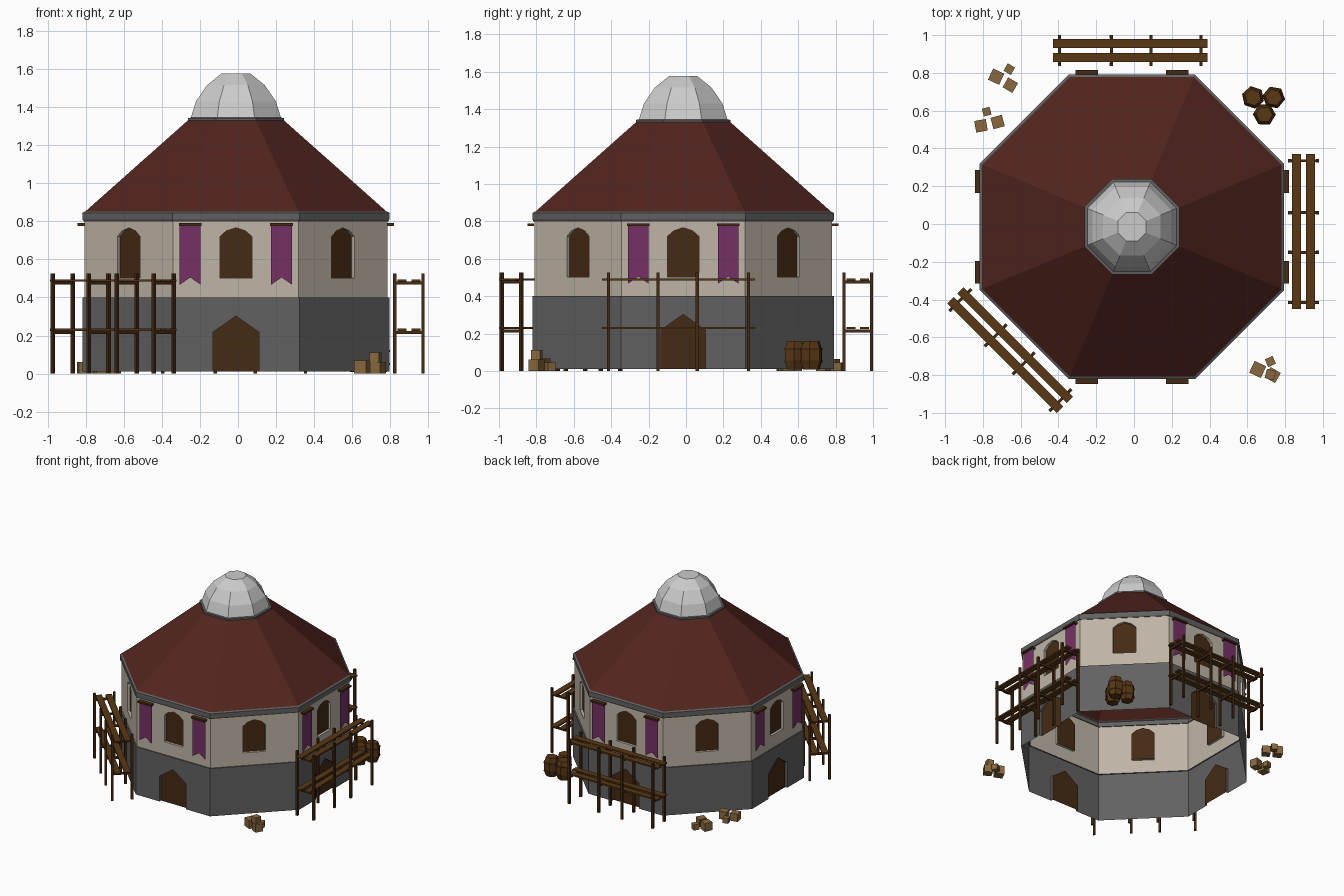
import bpy, math
from mathutils import Vector, Matrix

if "Cube" in bpy.data.objects:
    bpy.data.objects.remove(bpy.data.objects["Cube"])

C = Vector((-0.011, -0.015, 0))


def material(name, rgb):
    m = bpy.data.materials.new(name)
    m.diffuse_color = (*rgb, 1)
    m.use_nodes = True
    m.node_tree.nodes["Principled BSDF"].inputs["Base Color"].default_value = m.diffuse_color
    return m


STONE = material("dark_stone", (0.12, 0.12, 0.12))
PLASTER = material("plaster", (0.52, 0.46, 0.38))
ROOF = material("roof_red", (0.085, 0.018, 0.013))
DARK = material("dark_wood", (0.06, 0.023, 0.007))
WOOD = material("plank_wood", (0.1, 0.038, 0.007))
CRATE = material("crate_wood", (0.25, 0.14, 0.05))
CLOTH = material("purple_cloth", (0.18, 0.03, 0.13))


class Part:
    """Collects polygons and turns them into one object."""
    def __init__(self):
        self.v, self.f = [], []

    def face(self, pts):
        n = len(self.v)
        self.v += [tuple(p) for p in pts]
        self.f.append(list(range(n, n + len(pts))))

    def box(self, size, mat):
        n = len(self.v)
        for x in (-.5, .5):
            for y in (-.5, .5):
                for z in (-.5, .5):
                    self.v.append(tuple(mat @ Vector((x * size[0], y * size[1], z * size[2]))))
        for q in ((0, 1, 3, 2), (4, 6, 7, 5), (0, 4, 5, 1), (2, 3, 7, 6), (0, 2, 6, 4), (1, 5, 7, 3)):
            self.f.append([n + i for i in q])

    def rings(self, profile, sides, centre, turn=0.0, cap_top=False, cap_bottom=False):
        """Revolve (apothem, z) points around a vertical axis."""
        n, k = len(self.v), 1 / math.cos(math.pi / sides)
        for r, z in profile:
            for i in range(sides):
                a = turn + 2 * math.pi * (i + .5) / sides
                self.v.append((centre[0] + r * k * math.cos(a), centre[1] + r * k * math.sin(a), z))
        for j in range(len(profile) - 1):
            for i in range(sides):
                a, b = n + j * sides, (i + 1) % sides
                self.f.append([a + i, a + b, a + sides + b, a + sides + i])
        if cap_top:
            self.f.append([n + (len(profile) - 1) * sides + i for i in range(sides)])
        if cap_bottom:
            self.f.append([n + i for i in reversed(range(sides))])

    def build(self, name, mat=None):
        me = bpy.data.meshes.new(name)
        me.from_pydata(self.v, [], self.f)
        if mat:
            me.materials.append(mat)
        ob = bpy.data.objects.new(name, me)
        bpy.context.collection.objects.link(ob)
        return ob


def on_wall(angle, u, z, d):
    c, s = math.cos(angle), math.sin(angle)
    return C + Vector((c * d - s * u, s * d + c * u, z))


def wall(part, infill, angle, d, b, t, outline, sill):
    """Wall panel with a recessed opening; outline is its right half, peak to bottom."""
    hw = d * math.tan(math.pi / 8)
    if not outline:
        part.face([on_wall(angle, u, z, d) for u, z in ((-hw, b), (hw, b), (hw, t), (-hw, t))])
        return
    half = [(hw, b), (hw, t), (0, t)] + outline
    if sill:
        half = [(0, b)] + half + [(0, outline[-1][1])]
    part.face([on_wall(angle, u, z, d) for u, z in half])
    part.face([on_wall(angle, -u, z, d) for u, z in reversed(half)])
    loop = [(-u, z) for u, z in reversed(outline)] + outline[1:]
    back = d - 0.02
    for i in range(len(loop) if sill else len(loop) - 1):
        p, q = loop[i], loop[(i + 1) % len(loop)]
        part.face([on_wall(angle, *p, d), on_wall(angle, *p, back),
                   on_wall(angle, *q, back), on_wall(angle, *q, d)])
    infill.face([on_wall(angle, u, z, back) for u, z in reversed(loop)])


# Octagonal walls with doors on four sides and windows on all eight
lower, upper, doors, windows = Part(), Part(), Part(), Part()
DOOR = [(0, .303), (.12, .218), (.12, .012)]
WINDOW = [(0, .766), (.05, .75), (.084, .72), (.084, .503)]
for k in range(8):
    a = k * math.pi / 4
    wall(lower, doors, a, .806, .012, .4, DOOR if k % 2 == 0 else None, False)
    wall(upper, windows, a, .796, .4, .805, WINDOW, True)
lower.rings([(.806, .4), (.796, .4)], 8, C)
lower.build("lower_stone_wall", STONE)
upper.build("upper_plaster_wall", PLASTER)
doors.build("doors", DARK)
windows.build("windows", DARK)

# Eaves, roof, collar and dome
p = Part()
p.rings([(.79, .8), (.8, .8), (.806, .81), (.806, .845), (.793, .852)], 8, C)
p.rings([(.245, 1.325), (.252, 1.33), (.252, 1.343), (.235, 1.345)], 8, C)
p.build("eave_and_collar_trim", STONE)
p = Part()
p.rings([(.793, .85), (.247, 1.335)], 8, C)
p.build("roof", ROOF)
p = Part()
p.rings([(.238, 1.34), (.21, 1.43), (.152, 1.515), (.075, 1.577)], 8, C, cap_top=True)
p.build("dome")

# Banners hanging from rods, two per main side
cloth, rods = Part(), Part()
SWALLOWTAIL = [(-.055, .78), (-.055, .467), (0, .505), (.055, .467), (.055, .78)]
for k in range(4):
    a = k * math.pi / 2
    for s in (-.24, .24):
        cloth.face([on_wall(a, s + u, z, .815) for u, z in SWALLOWTAIL])
        cloth.face([on_wall(a, s + u, z, .809) for u, z in reversed(SWALLOWTAIL)])
        rods.box((.035, .12, .014),
                 Matrix.Translation(on_wall(a, s, .783, .814)) @ Matrix.Rotation(a, 4, 'Z'))
cloth.build("banners", CLOTH)
rods.build("banner_rods", DARK)


# Scaffolds: local x points away from the wall, local y runs along it
def scaffold(name, x, y, angle):
    frame, planks = Part(), Part()
    base = Matrix.Translation((x, y, 0)) @ Matrix.Rotation(math.radians(angle), 4, 'Z')
    for v in (-.375, -.11, .1, .375):
        for u in (-.074, .074):
            frame.box((.017, .017, .527), base @ Matrix.Translation((u, v, .2635)))
        for z in (.215, .475):
            frame.box((.165, .015, .016), base @ Matrix.Translation((0, v, z)))
    for z in (.23, .489):
        for u in (-.037, .037):
            planks.box((.048, .82, .012), base @ Matrix.Translation((u, 0, z)))
    frame.build(name + "_frame", DARK)
    planks.build(name + "_planks", WOOD)


scaffold("right_scaffold", .898, -.04, 0)
scaffold("back_scaffold", -.02, .918, 90)
scaffold("corner_scaffold", -.655, -.668, 225)

# Barrels
p, hoops = Part(), Part()
for i, (x, y) in enumerate(((.63, .67), (.74, .67), (.69, .58))):
    turn = .2 + i * .15
    p.rings([(.038, .008), (.05, .05), (.05, .115), (.038, .16)], 6, (x, y), turn, True, True)
    for z in (.045, .113):
        hoops.rings([(.05, z), (.0525, z), (.0525, z + .01), (.05, z + .01)], 6, (x, y), turn)
p.build("barrels", WOOD)
hoops.build("barrel_hoops", DARK)

# Crates: x, y, base z, size, turn
p = Part()
for x, y, z, s, deg in (
        (.655, -.77, 0, .068, -25), (.735, -.8, 0, .062, -30), (.722, -.797, .062, .05, -15),
        (.722, -.728, 0, .045, 25),
        (-.73, .78, 0, .065, -25), (-.655, .735, 0, .06, -30), (-.66, .82, 0, .045, -30),
        (-.81, .52, 0, .062, 10), (-.722, .54, 0, .062, 15), (-.78, .595, 0, .042, 15)):
    p.box((s, s, s), Matrix.Translation((x, y, z + s / 2)) @ Matrix.Rotation(math.radians(deg), 4, 'Z'))
p.build("crates", CRATE)
